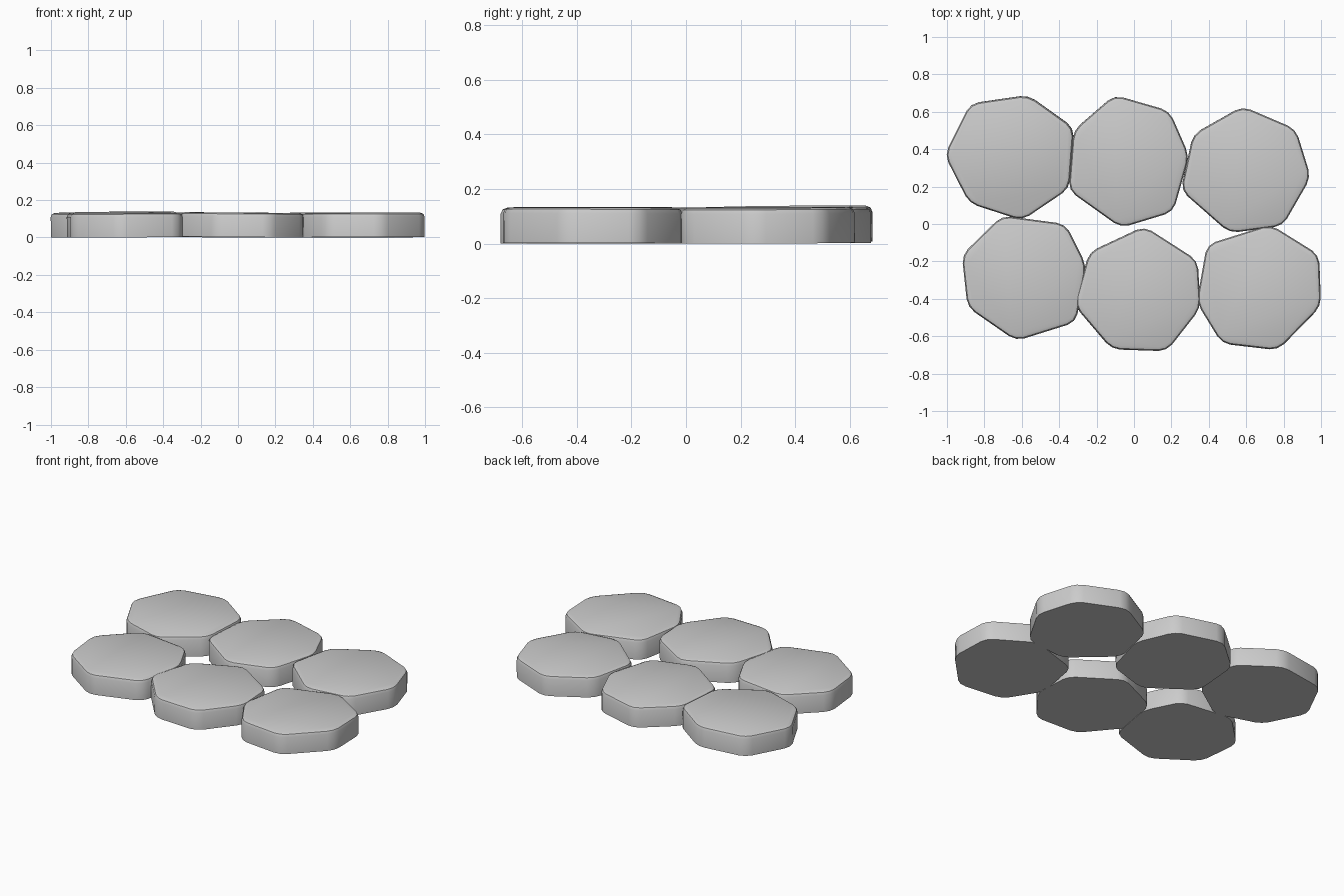
import bpy, bmesh
from mathutils import Matrix, Vector

if "Cube" in bpy.data.objects:
    bpy.data.objects.remove(bpy.data.objects["Cube"])

THICK = 0.13


def paving_stone(name, corners, tilt_x=0.0, tilt_y=0.0):
    """Irregular slab: rounded corners, softened top rim, slightly tilted."""
    bm = bmesh.new()
    base = bm.faces.new([bm.verts.new((x, y, 0)) for x, y in corners])
    base.normal_update()
    top = bmesh.ops.extrude_face_region(bm, geom=[base], use_keep_orig=True)["geom"]
    bmesh.ops.translate(bm, vec=(0, 0, THICK),
                        verts=[v for v in top if isinstance(v, bmesh.types.BMVert)])
    bmesh.ops.recalc_face_normals(bm, faces=bm.faces[:])

    # round the vertical corners
    upright = [e for e in bm.edges if abs(e.verts[0].co.z - e.verts[1].co.z) > 0.1]
    bmesh.ops.bevel(bm, geom=upright, offset=0.045, offset_type='OFFSET',
                    segments=2, profile=0.5, affect='EDGES')
    # soften the upper rim
    rim = [e for e in bm.edges if all(v.co.z > THICK - 1e-4 for v in e.verts)]
    bmesh.ops.bevel(bm, geom=rim, offset=0.022, offset_type='OFFSET',
                    segments=2, profile=0.5, affect='EDGES')

    # uneven lay: tilt about the stone centre, then rest on the ground
    n = len(corners)
    centre = Vector((sum(c[0] for c in corners) / n, sum(c[1] for c in corners) / n, 0))
    rot = Matrix.Rotation(tilt_x, 3, 'X') @ Matrix.Rotation(tilt_y, 3, 'Y')
    for v in bm.verts:
        v.co = rot @ (v.co - centre)
    low = min(v.co.z for v in bm.verts)
    bmesh.ops.recalc_face_normals(bm, faces=bm.faces[:])

    mesh = bpy.data.meshes.new(name)
    bm.to_mesh(mesh)
    bm.free()
    ob = bpy.data.objects.new(name, mesh)
    ob.location = centre - Vector((0, 0, low))
    bpy.context.collection.objects.link(ob)
    bpy.ops.object.select_all(action='DESELECT')
    ob.select_set(True)
    bpy.context.view_layer.objects.active = ob
    bpy.ops.object.shade_smooth_by_angle(angle=0.6)


# back row, left to right
paving_stone("stone_back_left",
             [(-1.012, .37), (-.875, .645), (-.565, .69), (-.32, .515),
              (-.345, .19), (-.597, .02), (-.88, .112)], 0.010, -0.012)
paving_stone("stone_back_middle",
             [(-.105, .69), (.19, .605), (.295, .365), (.21, .065),
              (-.07, -.02), (-.35, .18), (-.325, .50)], 0.004, 0.003)
paving_stone("stone_back_right",
             [(.58, .63), (.865, .508), (.945, .25), (.795, -.01),
              (.51, -.048), (.25, .18), (.315, .48)], 0.004, 0.006)

# front row, left to right
paving_stone("stone_front_left",
             [(-.705, .045), (-.365, 0), (-.255, -.22), (-.31, -.525),
              (-.63, -.625), (-.89, -.445), (-.92, -.165)], 0.003, -0.004)
paving_stone("stone_front_middle",
             [(.055, -.012), (.34, -.195), (.355, -.45), (.175, -.68),
              (-.12, -.67), (-.32, -.435), (-.24, -.15)], 0.002, 0.008)
paving_stone("stone_front_right",
             [(.73, -.003), (.99, -.165), (1.0, -.44), (.77, -.675),
              (.47, -.64), (.335, -.42), (.39, -.11)], -0.003, -0.003)
